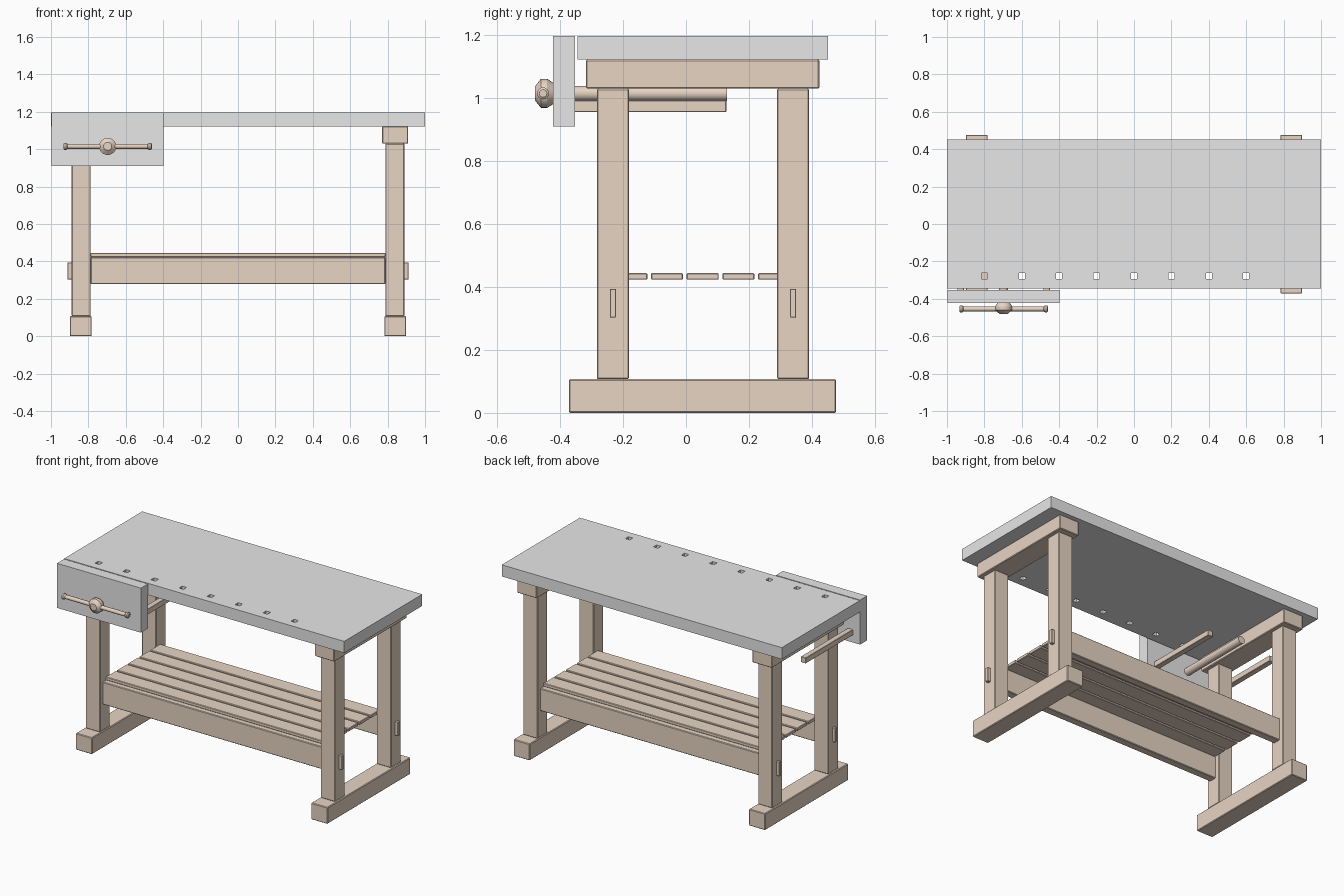
import bpy, bmesh, math
from mathutils import Matrix, Vector

if "Cube" in bpy.data.objects:
    bpy.data.objects.remove(bpy.data.objects["Cube"])


def material(name, rgb):
    m = bpy.data.materials.new(name)
    m.diffuse_color = (*rgb, 1)
    m.use_nodes = True
    m.node_tree.nodes["Principled BSDF"].inputs["Base Color"].default_value = m.diffuse_color
    return m


WOOD = material("warm_wood", (0.80, 0.66, 0.55))
GREY = material("light_grey", (0.80, 0.80, 0.80))


def make_object(name, bm, mat):
    bmesh.ops.recalc_face_normals(bm, faces=bm.faces[:])
    mesh = bpy.data.meshes.new(name)
    bm.to_mesh(mesh)
    bm.free()
    mesh.materials.append(mat)
    ob = bpy.data.objects.new(name, mesh)
    bpy.context.collection.objects.link(ob)
    return ob


def box(name, x, y, z, mat=WOOD, bevel=0.004):
    """Box from (min, max) pairs, with slightly eased edges."""
    bm = bmesh.new()
    size = Vector((x[1] - x[0], y[1] - y[0], z[1] - z[0]))
    mid = Vector((x[0] + x[1], y[0] + y[1], z[0] + z[1])) / 2
    bmesh.ops.create_cube(bm, size=1, matrix=Matrix.Translation(mid) @ Matrix.Diagonal((*size, 1)))
    if bevel:
        bmesh.ops.bevel(bm, geom=bm.edges[:], offset=bevel, segments=1, affect='EDGES')
    return make_object(name, bm, mat)


def lathe(name, profile, origin, axis, sides=24):
    """Revolve (radius, distance) points about an axis through origin."""
    bm = bmesh.new()
    turn = Vector((0, 0, 1)).rotation_difference(Vector(axis)).to_matrix()
    rings = []
    for r, d in profile:
        ring = []
        for i in range(sides):
            a = math.tau * i / sides
            p = turn @ Vector((r * math.cos(a), r * math.sin(a), d))
            ring.append(bm.verts.new(p + Vector(origin)))
        rings.append(ring)
    for a, b in zip(rings, rings[1:]):
        for i in range(sides):
            j = (i + 1) % sides
            bm.faces.new((a[i], a[j], b[j], b[i]))
    bm.faces.new(rings[0])
    bm.faces.new(rings[-1])
    ob = make_object(name, bm, WOOD)
    bpy.ops.object.select_all(action='DESELECT')
    ob.select_set(True)
    bpy.context.view_layer.objects.active = ob
    bpy.ops.object.shade_smooth_by_angle(angle=math.radians(32))
    return ob


# Tabletop: a sheet with a row of square dog holes, thickened downwards
TOP, UNDER = 1.197, 1.122
h = 0.016
xs = [-1.0]
for i in range(8):
    c = -0.8 + 0.2 * i
    xs += [c - h, c + h]
xs.append(1.0)
ys = [-0.345, -0.278 - h, -0.278 + h, 0.451]
bm = bmesh.new()
grid = [[bm.verts.new((x, y, TOP)) for y in ys] for x in xs]
for i in range(len(xs) - 1):
    for j in range(3):
        if j == 1 and i % 2 == 1:
            continue  # dog hole
        bm.faces.new((grid[i][j], grid[i + 1][j], grid[i + 1][j + 1], grid[i][j + 1]))
tabletop = make_object("tabletop", bm, GREY)
solid = tabletop.modifiers.new("thickness", 'SOLIDIFY')
solid.thickness = TOP - UNDER
solid.offset = -1

# Trestle ends: foot, two legs and a cap beam on each side
LEGS = {"front": -0.232, "back": 0.340}


def span(side, a, b):
    return tuple(sorted((side * a, side * b)))


for word, s in (("left", -1), ("right", 1)):
    box(f"{word}_foot", span(s, 0.783, 0.899), (-0.372, 0.477), (0, 0.107))
    box(f"{word}_cap_beam", span(s, 0.77, 0.91), (-0.318, 0.424), (1.03, UNDER))
    for pos, y in LEGS.items():
        box(f"{word}_{pos}_leg", span(s, 0.788, 0.89), (y - 0.051, y + 0.051), (0.107, 1.03))
        # Tenon end poking through the leg
        box(f"{word}_{pos}_tenon", span(s, 0.86, 0.912), (y - 0.01, y + 0.01), (0.303, 0.394), bevel=0.002)

# Long stretchers
for pos, y in LEGS.items():
    box(f"{pos}_stretcher", (-0.788, 0.788), (y - 0.025, y + 0.025), (0.278, 0.423))

# Shelf slats
for i in range(5):
    y = 0.053 + 0.1135 * (i - 2)
    box(f"shelf_slat_{i + 1}", (-0.788, 0.788), (y - 0.051, y + 0.051), (0.423, 0.444), bevel=0.003)

# Front vise: jaw, guide bars, screw, hub and handle
VX, VZ = -0.697, 1.015
box("vise_jaw", (-0.997, -0.397), (-0.423, -0.352), (0.909, TOP), GREY, bevel=0)
for word, s in (("left", -1), ("right", 1)):
    x = VX + s * 0.23
    box(f"{word}_guide_bar", (x - 0.018, x + 0.018), (-0.36, 0.128), (0.956, 0.992), bevel=0.002)
lathe("vise_screw", [(0.024, -0.36), (0.024, 0.131)], (VX, 0, VZ), (0, 1, 0))
lathe("screw_hub", [(0.022, -0.48), (0.046, -0.461), (0.046, -0.441), (0.034, -0.422)],
      (VX, 0, VZ), (0, 1, 0))
lathe("vise_handle", [(0.012, -0.237), (0.019, -0.232), (0.019, -0.222), (0.013, -0.214),
                      (0.013, 0.214), (0.019, 0.222), (0.019, 0.232), (0.012, 0.237)],
      (VX, -0.454, VZ), (1, 0, 0), sides=16)
